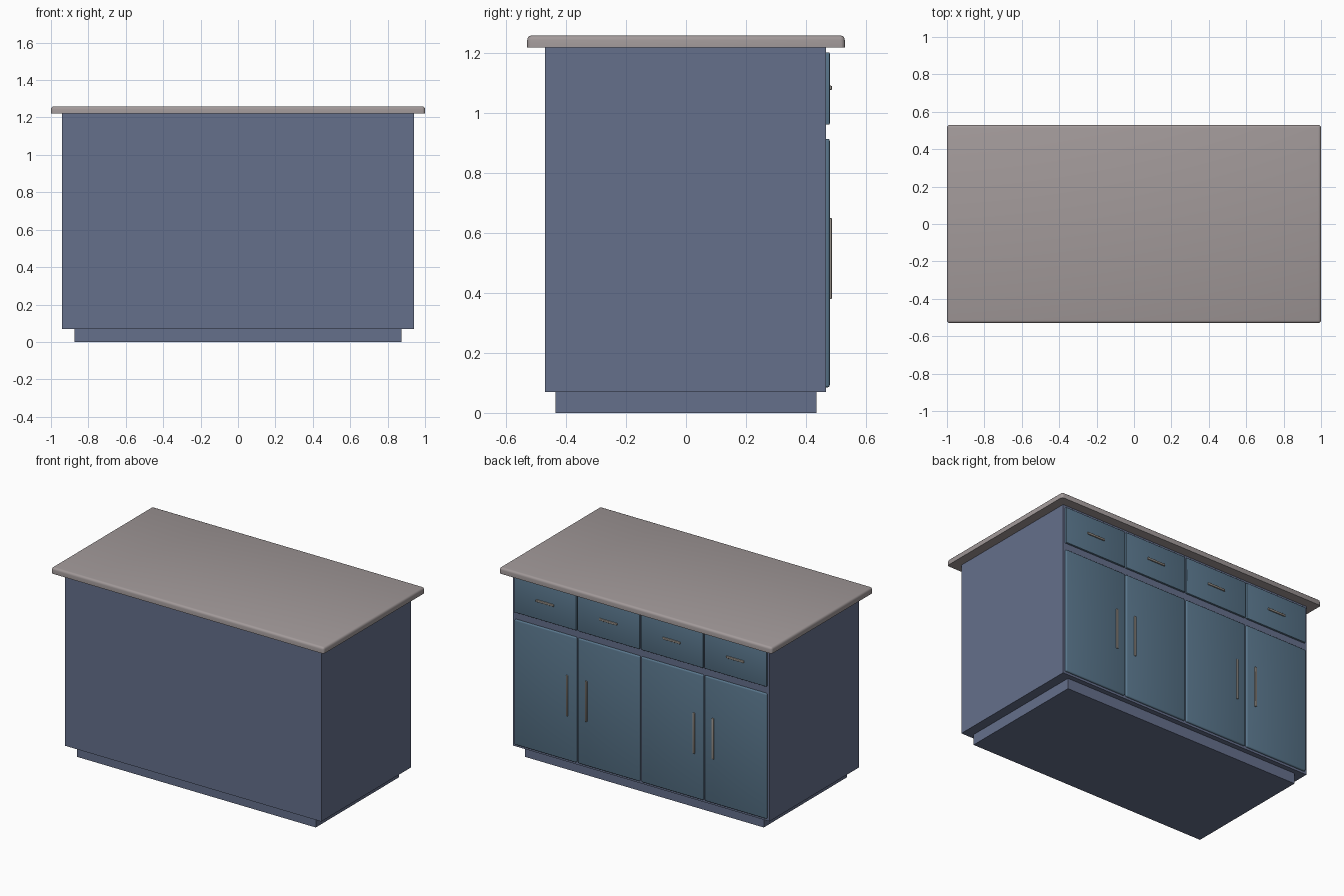
import bpy, bmesh
from mathutils import Vector

if "Cube" in bpy.data.objects:
    bpy.data.objects.remove(bpy.data.objects["Cube"])


def material(name, rgb):
    m = bpy.data.materials.new(name)
    m.diffuse_color = (*rgb, 1)
    m.use_nodes = True
    m.node_tree.nodes["Principled BSDF"].inputs["Base Color"].default_value = m.diffuse_color
    return m


NAVY = material("navy_paint", (0.13, 0.16, 0.26))
TEAL = material("teal_paint", (0.10, 0.18, 0.26))
STONE = material("stone", (0.36, 0.32, 0.32))
METAL = material("metal", (0.32, 0.29, 0.26))


def box(name, lo, hi, mat, bevel=0, keep=None, segments=3):
    """Box from corner to corner; bevels the edges accepted by keep(midpoint)."""
    lo, hi = Vector(lo), Vector(hi)
    bm = bmesh.new()
    bmesh.ops.create_cube(bm, size=1)
    for v in bm.verts:
        v.co = (lo + hi) / 2 + v.co * (hi - lo)
    if bevel:
        edges = [e for e in bm.edges
                 if keep is None or keep((e.verts[0].co + e.verts[1].co) / 2)]
        bmesh.ops.bevel(bm, geom=edges, offset=bevel, segments=segments,
                        profile=0.5, affect='EDGES')
    mesh = bpy.data.meshes.new(name)
    bm.to_mesh(mesh)
    bm.free()
    obj = bpy.data.objects.new(name, mesh)
    bpy.context.collection.objects.link(obj)
    mesh.materials.append(mat)
    if bevel:
        bpy.ops.object.select_all(action='DESELECT')
        obj.select_set(True)
        bpy.context.view_layer.objects.active = obj
        bpy.ops.object.shade_smooth_by_angle()
    return obj


# Plinth, cabinet body and worktop
box("plinth", (-0.875, -0.435, 0), (0.875, 0.435, 0.07), NAVY)
box("cabinet_body", (-0.94, -0.47, 0.07), (0.94, 0.468, 1.22), NAVY)
box("worktop", (-1, -0.53, 1.22), (1, 0.53, 1.26), STONE, 0.015,
    lambda p: p.z > 1.23)

# Doors, drawer fronts and handles along the back face
FACE, FRONT, GRIP = 0.466, 0.48, 0.487
PITCH, HALF, BAR = 0.465, 0.228, 0.007
outer = lambda p: p.y > FACE + 0.001
for i in range(4):
    x = (i - 1.5) * PITCH
    box(f"door_{i + 1}", (x - HALF, FACE, 0.085), (x + HALF, FRONT, 0.915),
        TEAL, 0.008, outer)
    box(f"drawer_front_{i + 1}", (x - HALF, FACE, 0.962), (x + HALF, FRONT, 1.203),
        TEAL, 0.004, outer)
    # Door handles sit beside the seam of each pair
    hx = x + (1 if i % 2 == 0 else -1) * (PITCH / 2 - 0.07)
    box(f"door_handle_{i + 1}", (hx - BAR, FRONT - 0.003, 0.38),
        (hx + BAR, GRIP, 0.65), METAL, 0.003, lambda p: p.y > FRONT)
    box(f"drawer_handle_{i + 1}", (x - 0.065, FRONT - 0.003, 1.085 - BAR),
        (x + 0.065, GRIP, 1.085 + BAR), METAL, 0.003, lambda p: p.y > FRONT)
